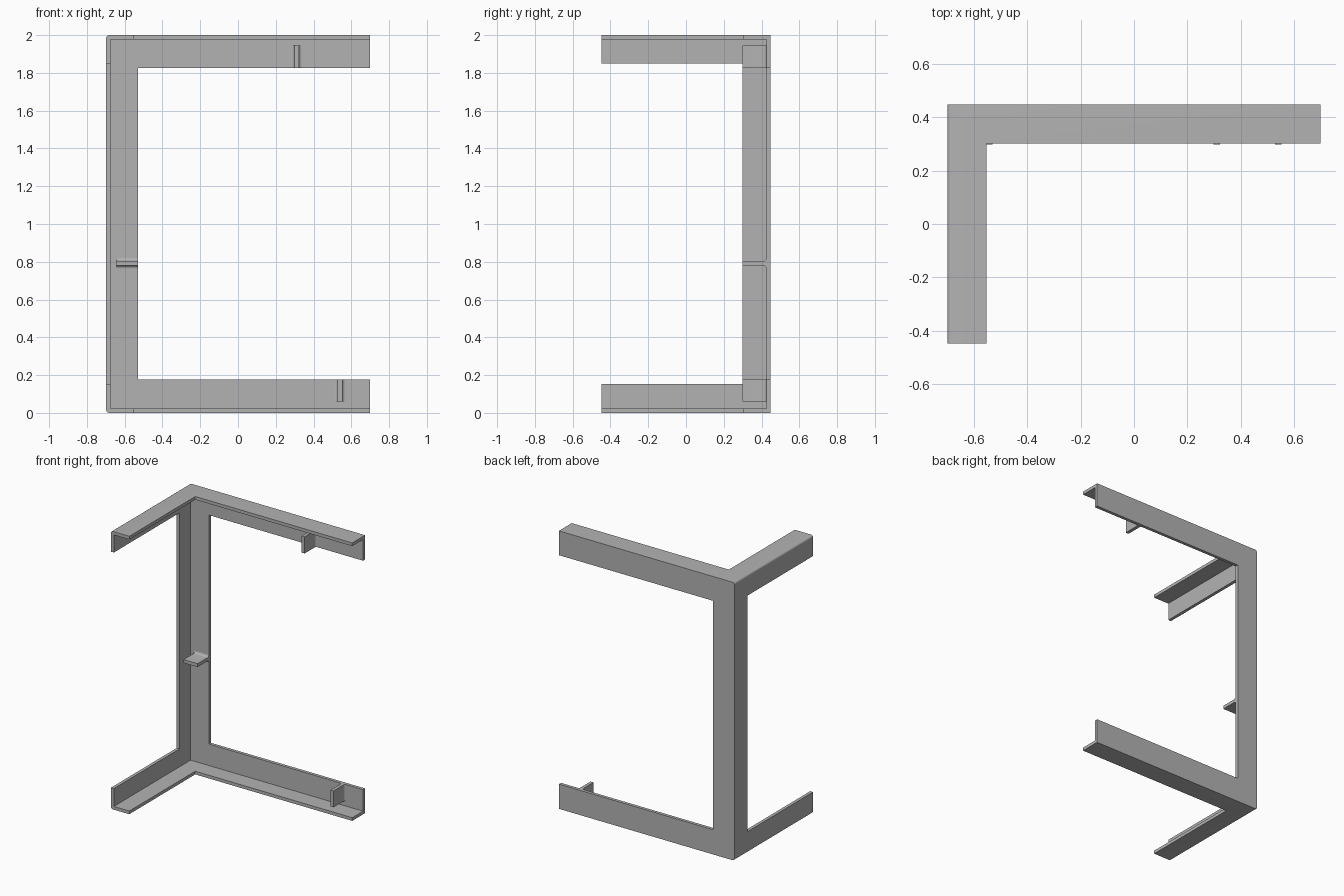
import bpy, bmesh, math

cube = bpy.data.objects.get("Cube")
if cube:
    bpy.data.objects.remove(cube, do_unlink=True)

grey = bpy.data.materials.new("plain_grey")
grey.use_nodes = True
grey.diffuse_color = (0.45, 0.45, 0.45, 1)
grey.node_tree.nodes["Principled BSDF"].inputs["Base Color"].default_value = (0.45, 0.45, 0.45, 1)

X, Y, H = 0.698, 0.448, 2.0    # half width, half depth, height
T = 0.023                      # wall thickness
FAR = 3.0                      # overshoot of open cutters


def add_object(name, bm):
    bmesh.ops.recalc_face_normals(bm, faces=bm.faces)
    mesh = bpy.data.meshes.new(name)
    bm.to_mesh(mesh)
    bm.free()
    mesh.materials.append(grey)
    obj = bpy.data.objects.new(name, mesh)
    bpy.context.collection.objects.link(obj)
    return obj


def box(name, lo, hi, round_edges=False):
    bm = bmesh.new()
    bmesh.ops.create_cube(bm, size=1)
    for v in bm.verts:
        v.co = [b if c > 0 else a for c, a, b in zip(v.co, lo, hi)]
    if round_edges:
        # soften only the edges where the side wall meets the top and bottom
        edges = [e for e in bm.edges if all(v.co.x < 0 for v in e.verts)
                 and abs(e.verts[0].co.z - e.verts[1].co.z) < 0.01
                 and abs(e.verts[0].co.y - e.verts[1].co.y) > 0.1]
        bmesh.ops.bevel(bm, geom=edges, offset=0.015, segments=4,
                        profile=0.5, affect='EDGES')
    return add_object(name, bm)


def smooth(obj):
    bpy.ops.object.select_all(action='DESELECT')
    obj.select_set(True)
    bpy.context.view_layer.objects.active = obj
    bpy.ops.object.shade_smooth_by_angle(angle=math.radians(35))


# Corner frame: a block hollowed from the open front and left, with windows
frame = box("corner_frame", (-X, -Y, 0), (X, Y, H), round_edges=True)
cutters = [
    box("inside_cutter", (-X + T, -FAR, T), (FAR, Y - T, H - T)),
    box("back_window_cutter", (-0.53, -FAR, 0.178), (FAR, FAR, 1.825)),
    box("side_window_cutter", (-FAR, -FAR, 0.152), (FAR, 0.298, 1.85)),
    box("top_and_bottom_cutter", (-0.552, -FAR, -1), (FAR, 0.302, FAR)),
]
bpy.context.view_layer.objects.active = frame
for cutter in cutters:
    cutter.hide_render = True
    mod = frame.modifiers.new(cutter.name, 'BOOLEAN')
    mod.operation = 'DIFFERENCE'
    mod.solver = 'EXACT'
    mod.object = cutter
    bpy.ops.object.modifier_apply(modifier=mod.name)
for cutter in cutters:
    bpy.data.objects.remove(cutter, do_unlink=True)
smooth(frame)


# Small ribs on the back wall, filleted where they meet it
def rib(name, centre, start, end, upright):
    half, r, wall = 0.012, 0.016, Y - T
    side = [(half, 0.298)]
    for i in range(6):
        a = i / 5 * math.pi / 2
        side.append((half + r * (1 - math.cos(a)), wall - r * (1 - math.sin(a))))
    side.append((half + r, wall + 0.003))
    profile = side + [(-u, y) for u, y in reversed(side)]
    bm = bmesh.new()
    rings = []
    for along in (start, end):
        rings.append([bm.verts.new((centre + u, y, along) if upright
                                   else (along, y, centre + u)) for u, y in profile])
    for ring in rings:
        bm.faces.new(ring)
    n = len(profile)
    for i in range(n):
        j = (i + 1) % n
        bm.faces.new((rings[0][i], rings[0][j], rings[1][j], rings[1][i]))
    smooth(add_object(name, bm))


rib("top_rib", 0.31, 1.825, 1.945, True)
rib("bottom_rib", 0.54, 0.06, 0.178, True)
rib("middle_rib", 0.792, -0.642, -0.53, False)
